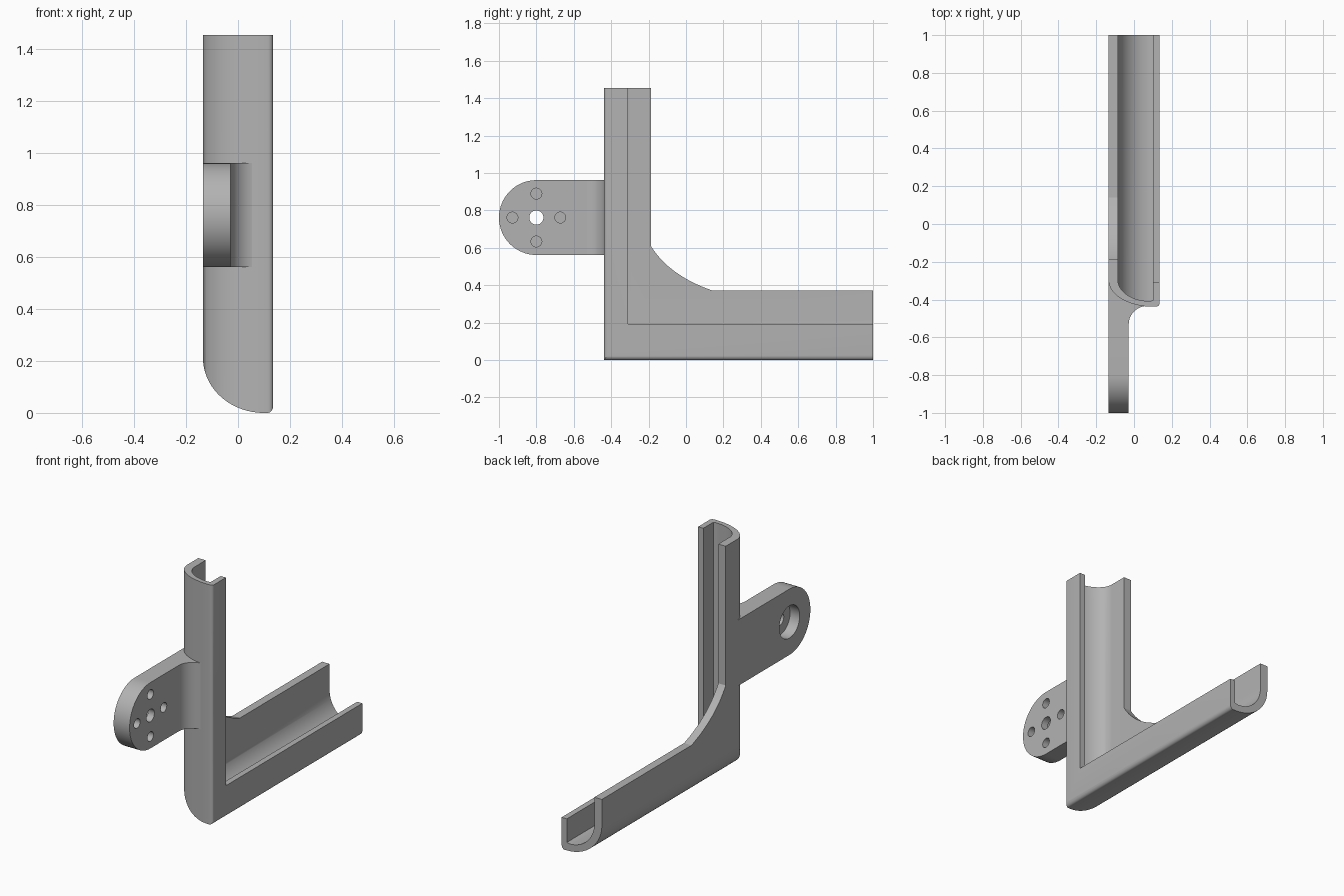
import bpy, bmesh, math

if "Cube" in bpy.data.objects:
    bpy.data.objects.remove(bpy.data.objects["Cube"])

grey = bpy.data.materials.new("plain grey")
grey.diffuse_color = (0.45, 0.45, 0.45, 1)
grey.use_nodes = True
grey.node_tree.nodes["Principled BSDF"].inputs["Base Color"].default_value = grey.diffuse_color

W = 0.135            # half width of the rail
FRONT = -0.438       # outer front face of the upright
DY, DZ = 0.25, 0.372  # channel depth of upright and of base
TOP = 1.455
TAB_Y, TAB_Z, TAB_R = -0.8, 0.762, 0.2
TAB_X = -0.028


def finish(bm, name, smooth=True):
    bmesh.ops.recalc_face_normals(bm, faces=bm.faces)
    me = bpy.data.meshes.new(name)
    bm.to_mesh(me)
    bm.free()
    ob = bpy.data.objects.new(name, me)
    bpy.context.collection.objects.link(ob)
    me.materials.append(grey)
    bpy.ops.object.select_all(action='DESELECT')
    ob.select_set(True)
    bpy.context.view_layer.objects.active = ob
    if smooth:
        bpy.ops.object.shade_smooth_by_angle(angle=math.radians(30))
    return ob


def sweep(name, rings, smooth=True):
    """Skin matching closed loops of points and cap both ends."""
    bm = bmesh.new()
    vs = [[bm.verts.new(p) for p in r] for r in rings]
    n = len(vs[0])
    for a, b in zip(vs, vs[1:]):
        for i in range(n):
            j = (i + 1) % n
            bm.faces.new((a[i], a[j], b[j], b[i]))
    bm.faces.new(vs[0])
    bm.faces.new(vs[-1])
    return finish(bm, name, smooth)


def ellipse(cx, cy, rx, ry, a0, a1, n):
    out = []
    for i in range(n + 1):
        a = math.radians(a0 + (a1 - a0) * i / n)
        out.append((cx + rx * math.cos(a), cy + ry * math.sin(a)))
    return out


# Channel cross-section: x and relative depth u (0 outer face, 1 tall lip)
section = [(-W, 1.0)]
section += ellipse(0.1, 0.57, 0.235, 0.57, 180, 270, 24)
section += ellipse(0.115, 0.07, 0.02, 0.07, 270, 360, 6)
section += [(W, 0.515), (0.1, 0.515), (0.1, 0.13)]
section += ellipse(0.08, 0.57, 0.165, 0.45, 270, 180, 24)
section += [(-0.085, 1.0)]

# L-shaped channel, mitred at the corner
sweep("corner_channel", [
    [(x, FRONT + DY * u, TOP) for x, u in section],
    [(x, FRONT + DY * u, DZ * u) for x, u in section],
    [(x, 1.0, DZ * u) for x, u in section]])

# Curved gusset in the inner corner of the tall lip
iy = FRONT + DY
a, c, b = (iy, 0.61), (-0.09, 0.452), (0.14, DZ)
gusset = [(iy, DZ)]
for i in range(17):
    t = i / 16
    gusset.append(tuple((1 - t) ** 2 * a[k] + 2 * t * (1 - t) * c[k] + t * t * b[k]
                        for k in (0, 1)))
sweep("corner_gusset", [[(x, y, z) for y, z in gusset] for x in (-W, -0.085)])

# Mounting tab with a rounded end
JOIN = -0.53
tab = ellipse(TAB_Y, TAB_Z, TAB_R, TAB_R, 90, 270, 32)
tab += [(JOIN, TAB_Z - TAB_R), (JOIN, TAB_Z + TAB_R)]
tab_ob = sweep("mounting_tab", [[(x, y, z) for y, z in tab] for x in (-W, TAB_X)], False)


def drill(name, y, z, r, x0, x1):
    loop = ellipse(y, z, r, r, 0, 348.75, 31)
    cut = sweep(name, [[(x, p, q) for p, q in loop] for x in (x0, x1)], False)
    cut.hide_render = True
    cut.hide_set(True)
    mod = tab_ob.modifiers.new(name, 'BOOLEAN')
    mod.operation, mod.solver, mod.object = 'DIFFERENCE', 'EXACT', cut
    return cut


# Through hole, rear counterbore and four blind screw holes
cuts = [drill("centre_hole_cutter", TAB_Y, TAB_Z, 0.038, -0.2, 0.1),
        drill("counterbore_cutter", TAB_Y, TAB_Z, 0.098, -0.2, -0.07)]
for k in range(4):
    ang = k * math.pi / 2
    cuts.append(drill(f"screw_hole_cutter_{k}", TAB_Y + 0.128 * math.cos(ang),
                      TAB_Z + 0.128 * math.sin(ang), 0.029, -0.075, 0.1))
bpy.ops.object.select_all(action='DESELECT')
tab_ob.select_set(True)
bpy.context.view_layer.objects.active = tab_ob
for m in [m.name for m in tab_ob.modifiers]:
    bpy.ops.object.modifier_apply(modifier=m)
for cut in cuts:
    bpy.data.objects.remove(cut)
bpy.ops.object.shade_smooth_by_angle(angle=math.radians(30))

# Filleted neck joining the tab to the upright, seated inside its wall
neck = [(-W, JOIN)] + ellipse(0.075, JOIN, 0.103, 0.097, 180, 90, 14)
seat = ellipse(0.09, FRONT + 0.57 * DY, 0.225, 0.52 * DY, 270, 180, 20)
neck += seat[1:] + [(-W, FRONT + 0.57 * DY)]
sweep("tab_neck", [[(x, y, z) for x, y in neck]
                   for z in (TAB_Z - TAB_R, TAB_Z + TAB_R)])
